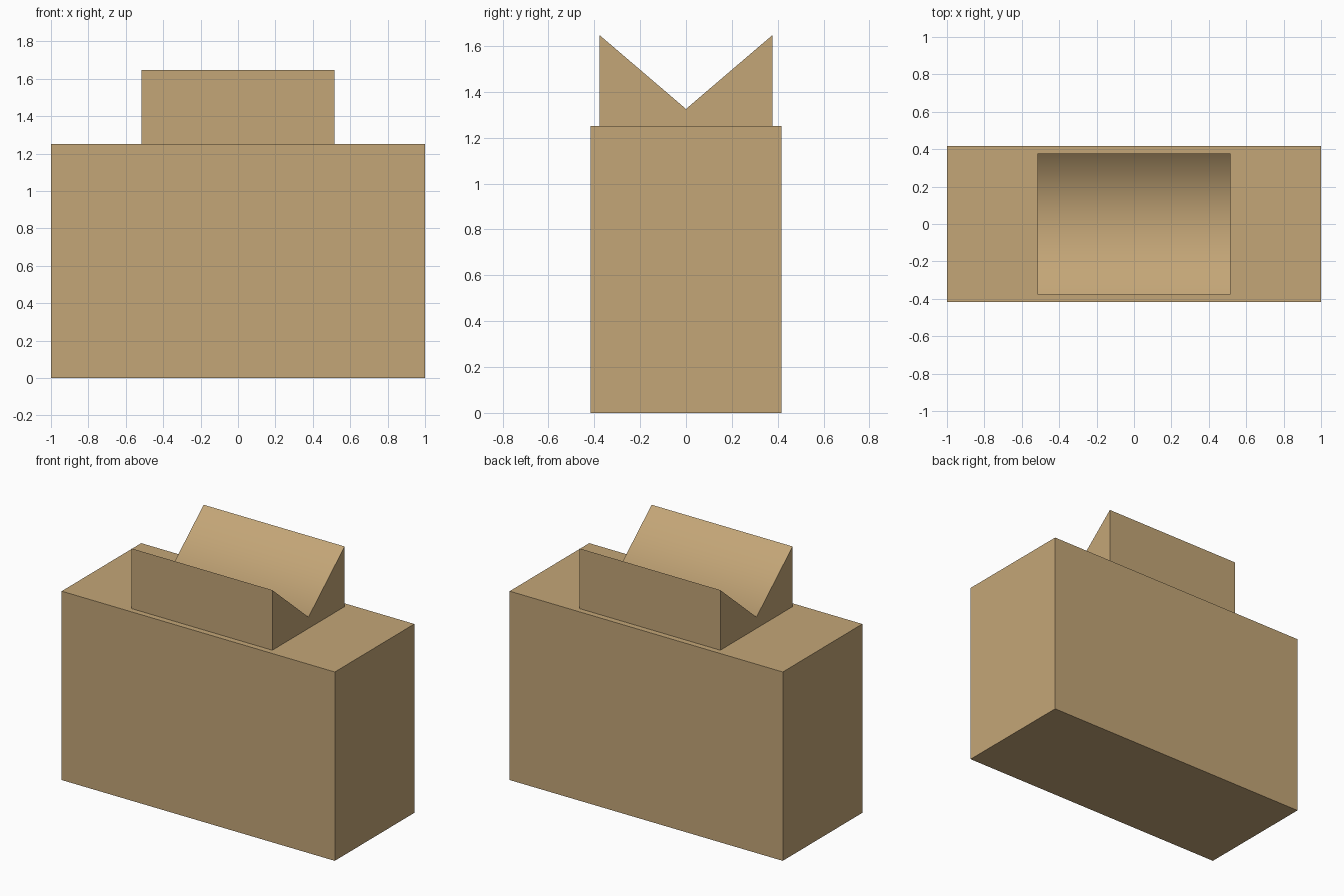
import bpy
import math

if "Cube" in bpy.data.objects:
    bpy.data.objects.remove(bpy.data.objects["Cube"], do_unlink=True)

COLOUR = (0.55, 0.38, 0.185, 1.0)
cardboard = bpy.data.materials.new("cardboard tan")
cardboard.use_nodes = True
cardboard.diffuse_color = COLOUR
cardboard.node_tree.nodes["Principled BSDF"].inputs["Base Color"].default_value = COLOUR


def extrude_profile(name, profile, half_width):
    """Sweep a closed (y, z) profile along x."""
    n = len(profile)
    verts = [(x, y, z) for x in (-half_width, half_width) for y, z in profile]
    sides = [(i, (i + 1) % n, n + (i + 1) % n, n + i) for i in range(n)]
    caps = [tuple(reversed(range(n))), tuple(range(n, 2 * n))]
    mesh = bpy.data.meshes.new(name)
    mesh.from_pydata(verts, [], sides + caps)
    mesh.materials.append(cardboard)
    obj = bpy.data.objects.new(name, mesh)
    bpy.context.collection.objects.link(obj)
    return obj


BODY_TOP = 1.25
BODY_DEPTH = 0.416
BLOCK_DEPTH = 0.378

# Main box
extrude_profile("box_body", [(BODY_DEPTH, 0), (BODY_DEPTH, BODY_TOP),
                             (-BODY_DEPTH, BODY_TOP), (-BODY_DEPTH, 0)], 1.0)

# Block with a V-shaped trough in its top
trough = extrude_profile("trough_block", [
    (BLOCK_DEPTH, BODY_TOP), (BLOCK_DEPTH, 1.648), (0, 1.325),
    (-BLOCK_DEPTH, 1.648), (-BLOCK_DEPTH, BODY_TOP)], 0.516)

# The valley blends softly while the outer edges stay sharp
bpy.ops.object.select_all(action="DESELECT")
trough.select_set(True)
bpy.context.view_layer.objects.active = trough
bpy.ops.object.shade_smooth_by_angle(angle=math.radians(85))
